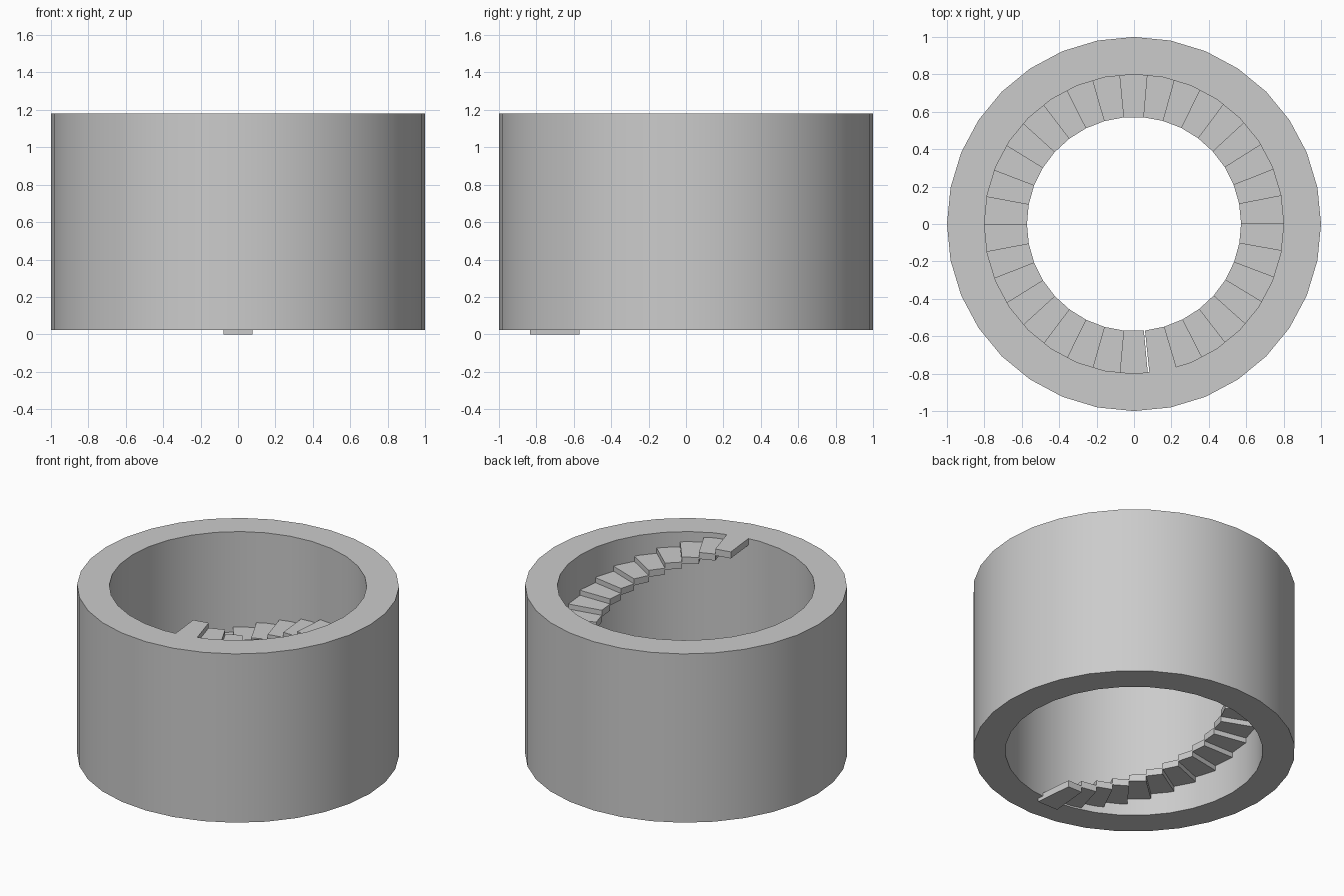
import bpy, bmesh
from math import sin, cos, tan, radians, pi

if "Cube" in bpy.data.objects:
    bpy.data.objects.remove(bpy.data.objects["Cube"])

SIDES = 32
R_OUT, R_IN = 1.0, 0.8
Z_LOW, Z_TOP = 0.023, 1.18
STEPS = 34
PITCH = radians(10.57)
THICK = 0.045
RISE = (Z_TOP - THICK) / (STEPS - 1)


def add_object(name, bm):
    bmesh.ops.recalc_face_normals(bm, faces=bm.faces[:])
    mesh = bpy.data.meshes.new(name)
    bm.to_mesh(mesh)
    bm.free()
    obj = bpy.data.objects.new(name, mesh)
    bpy.context.collection.objects.link(obj)
    return obj


# round tower wall: rectangular section swept around z
bm = bmesh.new()
section = [(R_IN, Z_LOW), (R_OUT, Z_LOW), (R_OUT, Z_TOP), (R_IN, Z_TOP)]
rings = [[bm.verts.new((r * cos(2 * pi * i / SIDES), r * sin(2 * pi * i / SIDES), z))
          for r, z in section] for i in range(SIDES)]
for i in range(SIDES):
    a, b = rings[i], rings[(i + 1) % SIDES]
    for j in range(4):
        k = (j + 1) % 4
        bm.faces.new((a[j], a[k], b[k], b[j]))
wall = add_object("tower_wall", bm)
bpy.context.view_layer.objects.active = wall
wall.select_set(True)
bpy.ops.object.shade_smooth_by_angle(angle=radians(30))
wall.select_set(False)

# wedge-shaped treads climbing clockwise, outer ends set into the wall
for n in range(STEPS):
    bm = bmesh.new()
    ang = -pi / 2 - n * PITCH
    c, s = cos(ang), sin(ang)
    z = n * RISE
    outline = []
    for r, side in ((0.57, -1), (0.835, -1), (0.835, 1), (0.57, 1)):
        t = side * r * tan(PITCH / 2)
        outline.append(bm.verts.new((r * c - t * s, r * s + t * c, z)))
    face = bm.faces.new(outline)
    ext = bmesh.ops.extrude_face_region(bm, geom=[face], use_keep_orig=True)
    top = [v for v in ext["geom"] if isinstance(v, bmesh.types.BMVert)]
    bmesh.ops.translate(bm, verts=top, vec=(0, 0, THICK))
    add_object(f"stair_step_{n + 1:02d}", bm)
